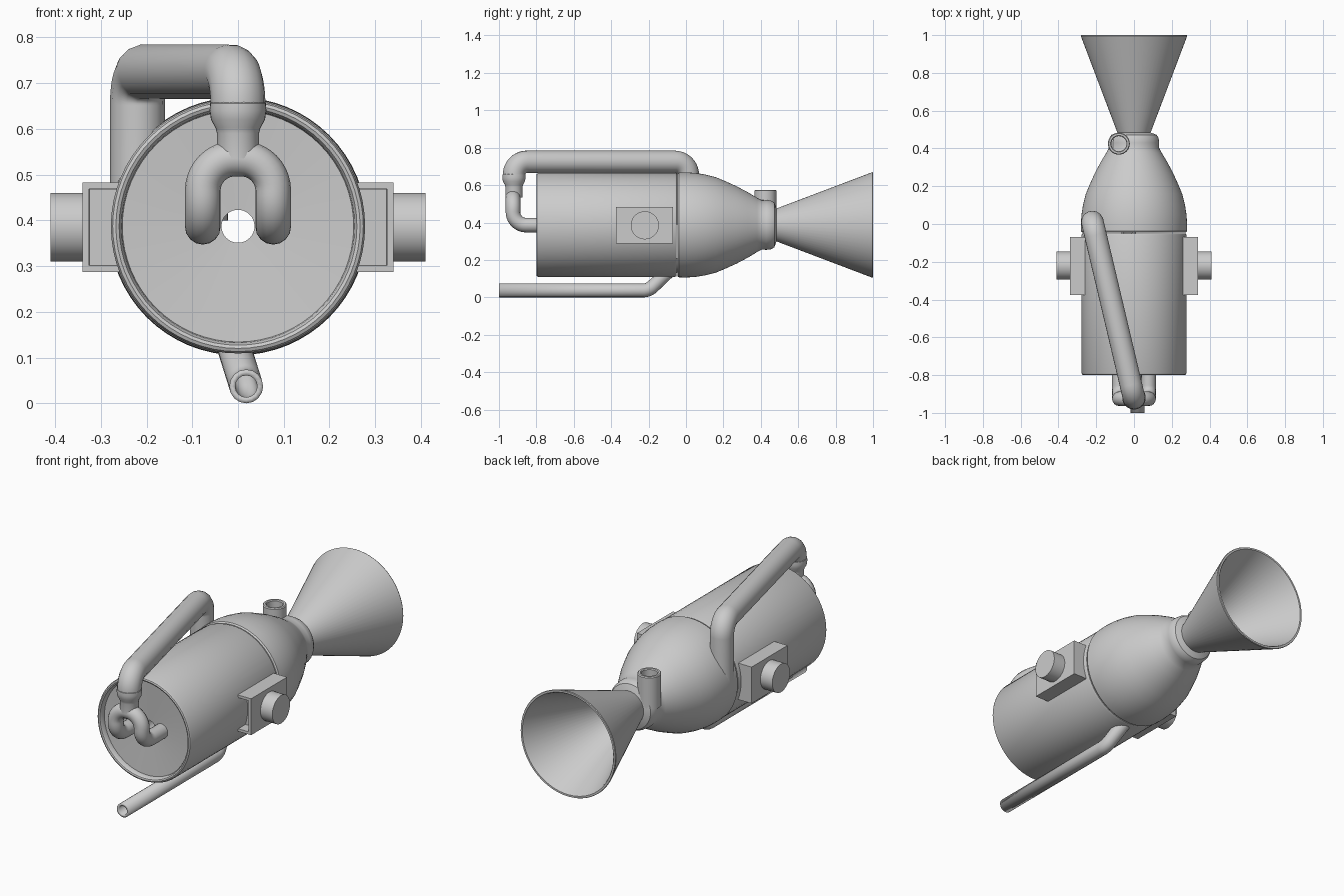
import bpy, bmesh, math
from mathutils import Vector

if "Cube" in bpy.data.objects:
    bpy.data.objects.remove(bpy.data.objects["Cube"])

CZ = 0.387  # height of the main axis


def finish(ob, angle=35):
    bpy.ops.object.select_all(action='DESELECT')
    ob.select_set(True)
    bpy.context.view_layer.objects.active = ob
    bpy.ops.object.shade_smooth_by_angle(angle=math.radians(angle))
    return ob


def from_bmesh(name, bm, loc=(0, 0, 0), rot=(0, 0, 0)):
    bmesh.ops.recalc_face_normals(bm, faces=bm.faces)
    me = bpy.data.meshes.new(name)
    bm.to_mesh(me)
    bm.free()
    ob = bpy.data.objects.new(name, me)
    bpy.context.collection.objects.link(ob)
    ob.location, ob.rotation_euler = loc, rot
    return finish(ob)


def lathe(name, profile, loc, rot=(0, 0, 0), n=64, closed=False):
    """Revolve (radius, height) points around local z."""
    bm = bmesh.new()
    rings = [[bm.verts.new((r * math.cos(2 * math.pi * i / n),
                            r * math.sin(2 * math.pi * i / n), h))
              for i in range(n)] for r, h in profile]
    pairs = list(zip(rings, rings[1:]))
    if closed:
        pairs.append((rings[-1], rings[0]))
    for a, b in pairs:
        for i in range(n):
            j = (i + 1) % n
            bm.faces.new((a[i], a[j], b[j], b[i]))
    if not closed:
        bm.faces.new(rings[0])
        bm.faces.new(rings[-1])
    return from_bmesh(name, bm, loc, rot)


def pipe(name, pts, radius, bend, wall=0):
    """Round pipe along points with filleted corners; wall > 0 leaves it hollow."""
    pts = [Vector(p) for p in pts]
    path = [pts[0]]
    for a, p, b in zip(pts, pts[1:], pts[2:]):
        u, v = (a - p).normalized(), (b - p).normalized()
        half = u.angle(v) / 2
        t = bend / math.tan(half)
        c = p + (u + v).normalized() * (bend / math.sin(half))
        s, e = (p + u * t - c).normalized(), (p + v * t - c).normalized()
        path += [c + s.slerp(e, k / 10) * bend for k in range(11)]
    path.append(pts[-1])
    cu = bpy.data.curves.new(name, 'CURVE')
    cu.dimensions = '3D'
    cu.bevel_depth, cu.bevel_resolution = radius, 6
    cu.use_fill_caps = wall == 0
    sp = cu.splines.new('POLY')
    sp.points.add(len(path) - 1)
    for q, co in zip(sp.points, path):
        q.co = (*co, 1)
    ob = bpy.data.objects.new(name, cu)
    bpy.context.collection.objects.link(ob)
    bpy.ops.object.select_all(action='DESELECT')
    ob.select_set(True)
    bpy.context.view_layer.objects.active = ob
    bpy.ops.object.convert(target='MESH')
    ob = bpy.context.object
    bm = bmesh.new()
    bm.from_mesh(ob.data)
    bmesh.ops.remove_doubles(bm, verts=bm.verts, dist=1e-5)
    bmesh.ops.recalc_face_normals(bm, faces=bm.faces)
    bm.to_mesh(ob.data)
    bm.free()
    finish(ob)
    if wall:
        m = ob.modifiers.new('wall', 'SOLIDIFY')
        m.thickness, m.offset = wall, -1
    return ob


ALONG_Y = (-math.pi / 2, 0, 0)

# Drum with rounded front rim, recessed face and central bore
lathe('drum', [(0.036, -0.05), (0.274, -0.05), (0.278, -0.06), (0.278, -0.788),
               (0.274, -0.797), (0.267, -0.8), (0.26, -0.797), (0.255, -0.788),
               (0.253, -0.77), (0.036, -0.755)],
      (0, 0, CZ), ALONG_Y, closed=True)

# Dome, throat collar and flared nozzle
lathe('dome_and_nozzle',
      [(0.036, -0.045), (0.274, -0.045), (0.28, -0.038), (0.281, 0.0), (0.278, 0.05),
       (0.27, 0.1), (0.255, 0.16), (0.234, 0.21), (0.207, 0.27), (0.175, 0.33),
       (0.145, 0.38), (0.132, 0.405), (0.133, 0.43), (0.13, 0.455), (0.12, 0.472),
       (0.1, 0.48), (0.088, 0.484), (0.282, 0.996), (0.28, 1.0), (0.27, 1.0),
       (0.265, 0.994), (0.066, 0.48), (0.036, 0.44)],
      (0, 0, CZ), ALONG_Y, closed=True)

# Side ports: box with recessed front opening plus round stub
for side, label in ((-1, 'left'), (1, 'right')):
    bm = bmesh.new()
    bmesh.ops.create_cube(bm, size=1)
    for v in bm.verts:
        v.co = (side * (0.285 + v.co.x * 0.11), -0.2225 + v.co.y * 0.305,
                0.385 + v.co.z * 0.195)
    bmesh.ops.recalc_face_normals(bm, faces=bm.faces)
    front = min(bm.faces, key=lambda f: f.calc_center_median().y)
    bmesh.ops.inset_region(bm, faces=[front], thickness=0.02)
    bmesh.ops.inset_region(bm, faces=[front], thickness=0.001)
    for v in front.verts:
        v.co.y += 0.06
    from_bmesh(label + '_port_box', bm)
    lathe(label + '_port_stub', [(0.075, 0), (0.075, 0.11)],
          (side * 0.3, -0.22, 0.385), (0, side * math.pi / 2, 0), n=48)

# Feed pipe over the top of the drum
pipe('feed_pipe', [(-0.22, 0.01, 0.39), (-0.22, 0.01, 0.725), (0, -0.92, 0.725),
                   (0, -0.92, 0.645)], 0.06, 0.072)

# Reducer between feed pipe and splitter
lathe('reducer', [(0.055, 0.662), (0.061, 0.656), (0.062, 0.64), (0.059, 0.62),
                  (0.049, 0.602), (0.046, 0.59), (0.046, 0.535)],
      (0, -0.92, 0), n=32)

# Splitter: two legs arching down and into the front face
for s, label in ((-1, 'left'), (1, 'right')):
    pipe(label + '_splitter_leg',
         [(0, -0.925, 0.535), (s * 0.077, -0.925, 0.535),
          (s * 0.077, -0.925, 0.386), (s * 0.077, -0.74, 0.386)], 0.039, 0.07)

# Hollow drain pipe below
pipe('drain_pipe', [(0.018, -1, 0.037), (0.018, -0.2, 0.037), (-0.03, -0.04, 0.19)],
     0.037, 0.07, wall=0.013)

# Open vent on the throat
lathe('vent', [(0.058, 0.4), (0.058, 0.57), (0.054, 0.575), (0.044, 0.575),
               (0.04, 0.57), (0.04, 0.46), (0.002, 0.46), (0.002, 0.4)],
      (-0.08, 0.425, 0), n=32, closed=True)
